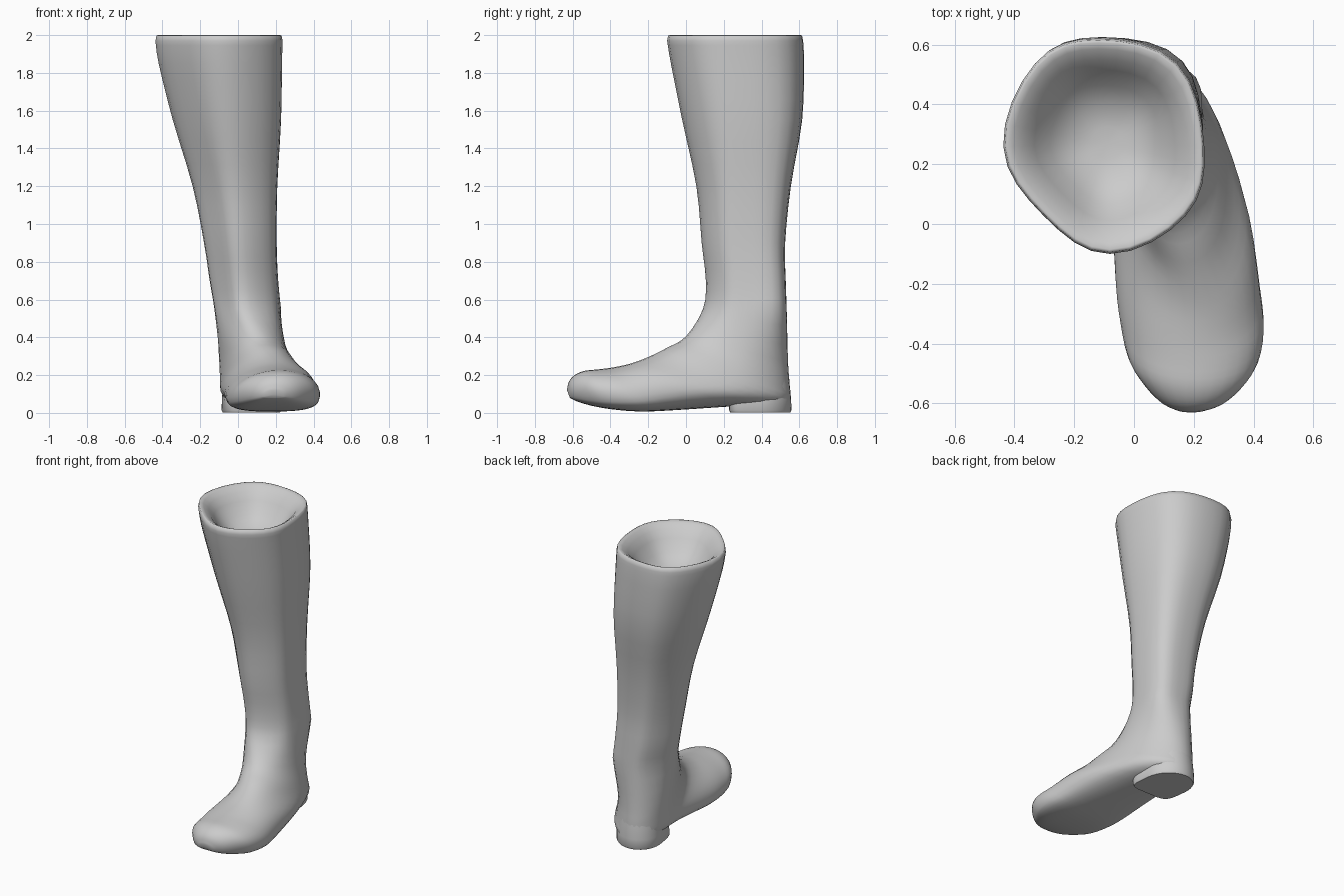
import bpy, bmesh, math
from mathutils import Vector

SIDES = 32

if "Cube" in bpy.data.objects:
    bpy.data.objects.remove(bpy.data.objects["Cube"])

# Single grey material
grey = bpy.data.materials.new("plain grey")
grey.use_nodes = True
colour = (0.6, 0.6, 0.6, 1)
grey.diffuse_color = colour
grey.node_tree.nodes["Principled BSDF"].inputs["Base Color"].default_value = colour


def shaft_section(z, front, back, left, right):
    """Level section of the leg."""
    return (front, z, back, z, left, right)


def smooth_sections(keys, steps=3):
    """Catmull-Rom interpolation between the key sections."""
    result = []
    last = len(keys) - 1
    for i in range(last):
        a, b, c, d = (keys[min(max(i + k, 0), last)] for k in (-1, 0, 1, 2))
        for s in range(steps):
            t = s / steps
            result.append([
                q + t * (r - p) / 2
                + t * t * (2 * p - 5 * q + 4 * r - w) / 2
                + t ** 3 * (3 * q - p - 3 * r + w) / 2
                for p, q, r, w in zip(a, b, c, d)])
    result.append(keys[last])
    return result


def section_ring(section):
    """Closed ring running from a front point to a back point, egg-shaped
    when level, flatter underneath and turned outward when upright."""
    front_y, front_z, back_y, back_z, left, right = section
    front, back = Vector((0, front_y, front_z)), Vector((0, back_y, back_z))
    upright = min(1, max(0, (front_z - back_z) / (front - back).length))
    middle = 0.5 + 0.22 * upright
    power = 1 - 0.8 * max(0, min(upright, 0.85) - 0.3)
    shear = 0.1 * (front_z - 1.4) + 0.9 * min(upright, 0.33)
    egg = 0.022 * max(0, 1 - 4 * upright)
    centre = front.lerp(back, middle)
    ring = []
    for i in range(SIDES):
        angle = math.tau * i / SIDES
        along, side = math.cos(angle), math.sin(angle)
        if along >= 0:
            t = middle - middle * along
        else:
            t = middle + (1 - middle) * abs(along) ** power
            side = math.copysign(abs(side) ** power, side)
        p = front.lerp(back, t)
        p.x = (left + right) / 2 + side * (right - left) / 2
        p.x -= shear * (p.y - centre.y)
        bulge = egg * math.sin(2 * angle) ** 2
        ring.append(p + Vector((bulge, bulge, 0)))
    return ring


def scaled_ring(ring, scale, drop):
    centre = sum(ring, Vector()) / len(ring)
    return [centre + (p - centre) * scale - Vector((0, 0, drop)) for p in ring]


def loft(name, rings, crease):
    """Skin a list of rings and close both ends with fans."""
    bm = bmesh.new()
    loops = [[bm.verts.new(p) for p in ring] for ring in rings]
    for upper, lower in zip(loops, loops[1:]):
        for i in range(SIDES):
            j = (i + 1) % SIDES
            bm.faces.new((upper[i], upper[j], lower[j], lower[i]))
    for loop in (loops[0], loops[-1]):
        pole = bm.verts.new(sum((v.co for v in loop), Vector()) / SIDES)
        for i in range(SIDES):
            bm.faces.new((loop[i], loop[(i + 1) % SIDES], pole))
    bmesh.ops.recalc_face_normals(bm, faces=bm.faces)
    mesh = bpy.data.meshes.new(name)
    bm.to_mesh(mesh)
    bm.free()
    mesh.materials.append(grey)
    obj = bpy.data.objects.new(name, mesh)
    bpy.context.collection.objects.link(obj)
    bpy.ops.object.select_all(action="DESELECT")
    obj.select_set(True)
    bpy.context.view_layer.objects.active = obj
    bpy.ops.object.shade_smooth_by_angle(angle=math.radians(crease))
    return obj


# Leg sections: height, front, back, left edge, right edge
shaft = [shaft_section(*row) for row in (
    (1.97, -0.1, 0.62, -0.437, 0.235),
    (1.85, -0.08, 0.625, -0.42, 0.233),
    (1.55, -0.02, 0.615, -0.345, 0.228),
    (1.2, 0.055, 0.555, -0.24, 0.208),
    (0.9, 0.083, 0.525, -0.18, 0.203),
    (0.7, 0.105, 0.528, -0.15, 0.21),
    (0.55, 0.09, 0.533, -0.125, 0.223),
)]

# Foot sections fan round the heel: front y z, back y z, left edge, right edge
foot = [
    (0.0, 0.405, 0.54, 0.27, -0.1, 0.25),
    (-0.1, 0.345, 0.548, 0.13, -0.09, 0.285),
    (-0.19, 0.3, 0.525, 0.05, -0.085, 0.322),
    (-0.29, 0.262, 0.25, 0.035, -0.07, 0.385),
    (-0.39, 0.24, -0.1, 0.012, -0.06, 0.42),
    (-0.47, 0.23, -0.26, 0.008, -0.045, 0.433),
    (-0.54, 0.222, -0.4, 0.02, -0.02, 0.415),
    (-0.59, 0.2, -0.5, 0.038, 0.03, 0.365),
    (-0.62, 0.165, -0.575, 0.06, 0.085, 0.305),
    (-0.63, 0.12, -0.615, 0.08, 0.14, 0.24),
]

# Boot body: hollow at the top, rolled rim, leg, foot and toe
body = [section_ring(s) for s in smooth_sections(shaft + foot)]
hollow = [scaled_ring(body[0], scale, drop) for scale, drop in (
    (0.15, 0.185), (0.35, 0.17), (0.55, 0.12), (0.7, 0.05),
    (0.8, 0.005), (0.9, -0.02), (0.96, -0.03), (0.985, -0.027))]
loft("boot_body", hollow + body, 70)


# Heel block: round at the back, straight at the front
def heel_ring(z, grow):
    ring = []
    for i in range(SIDES):
        angle = math.tau * i / SIDES
        x, y = math.cos(angle), math.sin(angle)
        if y < 0:
            x, y = (math.copysign(abs(v) ** 0.4, v) for v in (x, y))
        y *= 0.162 * grow
        ring.append(Vector((0.067 + 0.15 * grow * x - 0.12 * y, 0.393 + y, z)))
    return ring


loft("heel", [heel_ring(z, grow) for z, grow in (
    (0.002, 0.98), (0.014, 1.02), (0.07, 1.01), (0.14, 0.97), (0.22, 0.9))], 45)
